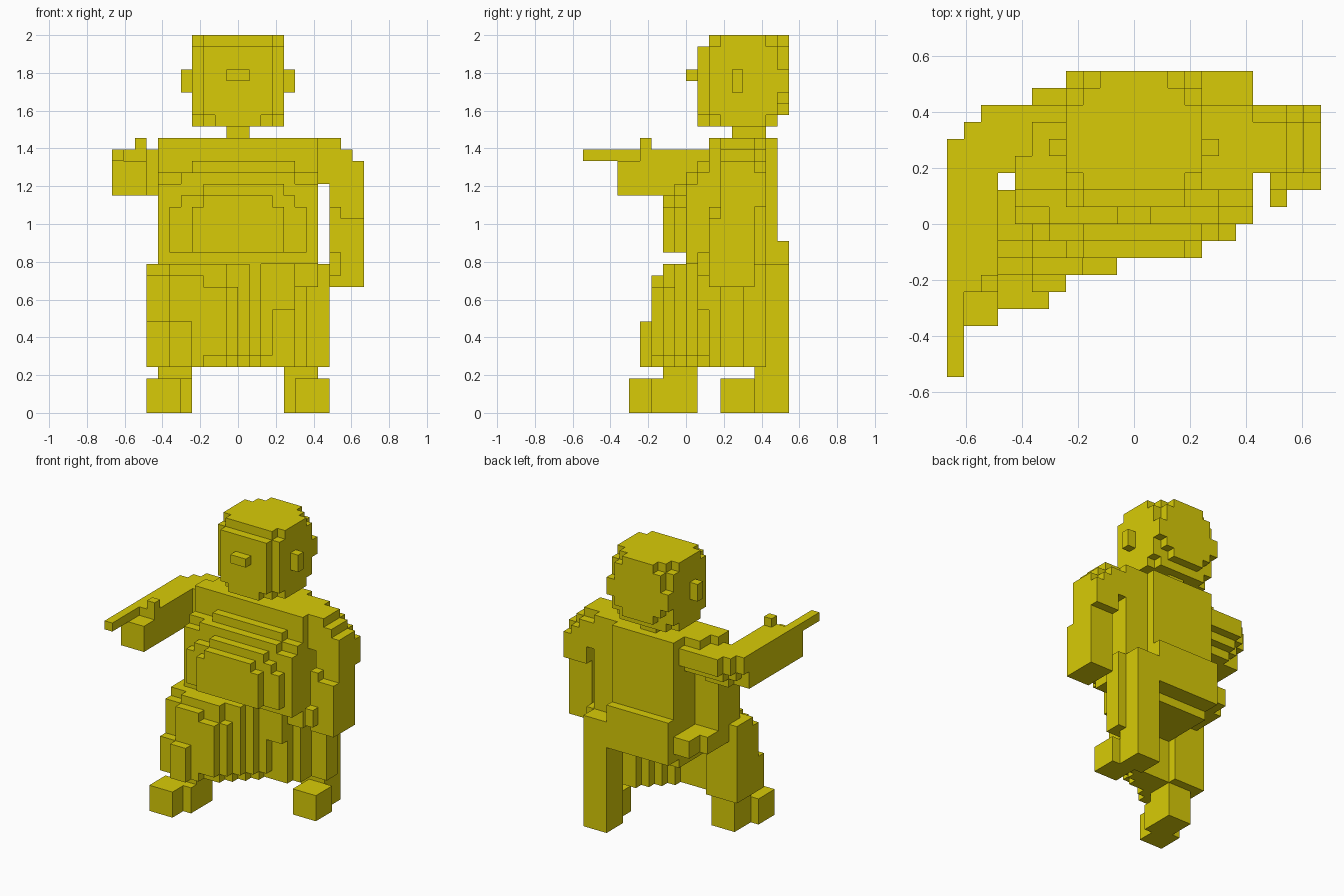
import bpy, bmesh, math
from mathutils import Vector

cube = bpy.data.objects.get("Cube")
if cube:
    bpy.data.objects.remove(cube, do_unlink=True)

U = 2 / 33                      # size of one block
ORIGIN = Vector((11, 9, 0))     # block coordinates of the centre of the base

mat = bpy.data.materials.new("mustard_yellow")
mat.use_nodes = True
COLOUR = (0.69, 0.60, 0.002, 1)
mat.diffuse_color = COLOUR
mat.node_tree.nodes["Principled BSDF"].inputs["Base Color"].default_value = COLOUR

# Each part is a list of block ranges: x0, x1, y0, y1, z0, z1
parts = {}

parts["head"] = [
    (7, 15, 12, 16, 25, 33), (7, 15, 11, 17, 26, 32), (8, 14, 11, 17, 25, 33),
    (8, 14, 10, 11, 26, 32), (9, 13, 10, 11, 25, 26),      # face
    (8, 14, 17, 18, 27, 32), (9, 13, 17, 18, 26, 33),      # back of head
    (7, 15, 17, 18, 28, 30),
]
parts["nose"] = [(10, 12, 9, 10, 29, 30)]
parts["ears"] = [(6, 7, 13, 14, 28, 30), (15, 16, 13, 14, 28, 30)]
parts["neck"] = [(10, 12, 13, 16, 24, 25)]

parts["torso"] = [
    (7, 18, 11, 16, 13, 24), (4, 7, 11, 13, 13, 24),
    (5, 7, 13, 15, 20, 24), (4, 7, 13, 16, 21, 23),        # right shoulder
    (7, 15, 16, 17, 13, 24),                               # back panel
    (4, 18, 10, 11, 13, 21), (7, 16, 10, 11, 21, 22),      # chest
]
parts["belly"] = [
    (4, 18, 9, 10, 13, 20), (6, 16, 9, 10, 20, 21),
    (5, 17, 8, 9, 14, 18), (6, 16, 8, 9, 18, 19), (8, 15, 8, 9, 19, 20),
    (7, 15, 7, 8, 14, 18), (8, 14, 7, 8, 18, 19),
]
parts["hips"] = [
    (7, 15, 16, 18, 10, 15), (7, 16, 10, 16, 9, 13),
    (5, 7, 11, 17, 11, 13), (4, 5, 11, 15, 11, 13),
]

# Skirt columns run diagonally: x range, front, back, top of the front layer
skirt = [(3, 5, 6, 11, 8), (5, 7, 5, 11, 8), (7, 8, 6, 10, 12),
         (8, 10, 6, 10, 11), (10, 11, 7, 10, 11), (11, 12, 8, 11, 13),
         (12, 13, 9, 12, 13), (13, 14, 10, 13, 13), (14, 16, 11, 14, 13),
         (16, 17, 12, 15, 13), (17, 18, 14, 16, 13), (18, 19, 14, 16, 13)]
parts["skirt"] = [(5, 7, 6, 7, 4, 12), (3, 5, 7, 8, 4, 12),
                  (16, 19, 15, 16, 4, 13), (16, 18, 11, 16, 11, 13)]
for x0, x1, front, back, top in skirt:
    hem = 5 if 8 <= x0 < 14 else 4
    inner = 8 if x0 < 5 else 7 if x0 < 7 else front + 1
    parts["skirt"] += [(x0, x1, front, front + 1, hem, top),
                       (x0, x1, inner, back, 4, 13)]

parts["right_leg"] = [(4, 7, 7, 10, 0, 11), (4, 7, 6, 7, 0, 3)]
parts["right_foot"] = [(3, 6, 4, 7, 0, 3)]
parts["left_leg"] = [(15, 18, 15, 18, 0, 13)]
parts["left_foot"] = [(16, 19, 12, 15, 0, 3)]

# Pointing arm, rounded below the elbow
parts["right_arm"] = [(0, 3, 5, 13, 19, 23)]
for bottom, cut in ((21, 0), (20, 1), (19, 2)):
    for x0, x1, back in ((3, 5, 16), (2, 3, 16), (1, 2, 15), (0, 1, 14)):
        top = 23 if cut == 0 else bottom + 1
        parts["right_arm"].append((x0, x1, 12, back - cut, bottom, top))
parts["right_hand"] = [(0, 3, 3, 5, 19, 22)]
parts["right_index_finger"] = [(0, 1, 0, 5, 22, 23)]
parts["right_thumb"] = [(2, 3, 5, 6, 23, 24)]

# Hanging arm
parts["left_shoulder"] = [
    (18, 20, 12, 15, 20, 24), (20, 21, 12, 15, 18, 23), (21, 22, 12, 15, 18, 22),
    (18, 20, 15, 16, 20, 23), (19, 21, 15, 16, 18, 22), (21, 22, 15, 16, 18, 21),
]
parts["left_arm"] = [
    (19, 22, 12, 15, 11, 20),
    (20, 22, 11, 12, 11, 17), (19, 20, 11, 12, 11, 18),
]
parts["left_thumb"] = [(19, 20, 10, 11, 12, 14)]


def blocks(ranges):
    """All unit blocks covered by a list of ranges."""
    return {(x, y, z) for x0, x1, y0, y1, z0, z1 in ranges
            for x in range(x0, x1) for y in range(y0, y1) for z in range(z0, z1)}


def build(name, cells, solid):
    """Skin the outer faces of a part and merge its flat areas."""
    bm = bmesh.new()
    for cell in cells:
        for axis in range(3):
            for side in (-1, 1):
                n = [0, 0, 0]
                n[axis] = side
                if tuple(c + d for c, d in zip(cell, n)) in solid:
                    continue
                normal = Vector(n)
                a = Vector([float(i == (axis + 1) % 3) for i in range(3)])
                b = normal.cross(a)
                centre = Vector(cell) + Vector((0.5, 0.5, 0.5)) + normal / 2 - ORIGIN
                corners = ((-1, -1), (1, -1), (1, 1), (-1, 1))
                bm.faces.new([bm.verts.new((centre + a * s / 2 + b * t / 2) * U)
                              for s, t in corners])
    bmesh.ops.remove_doubles(bm, verts=bm.verts, dist=U / 100)
    bmesh.ops.dissolve_limit(bm, angle_limit=math.radians(1),
                             verts=bm.verts, edges=bm.edges)
    mesh = bpy.data.meshes.new(name)
    bm.to_mesh(mesh)
    bm.free()
    mesh.materials.append(mat)
    bpy.context.collection.objects.link(bpy.data.objects.new(name, mesh))


solid = set().union(*(blocks(r) for r in parts.values()))
used = set()
for name, ranges in parts.items():
    cells = blocks(ranges) - used
    used |= cells
    build(name, cells, solid)
